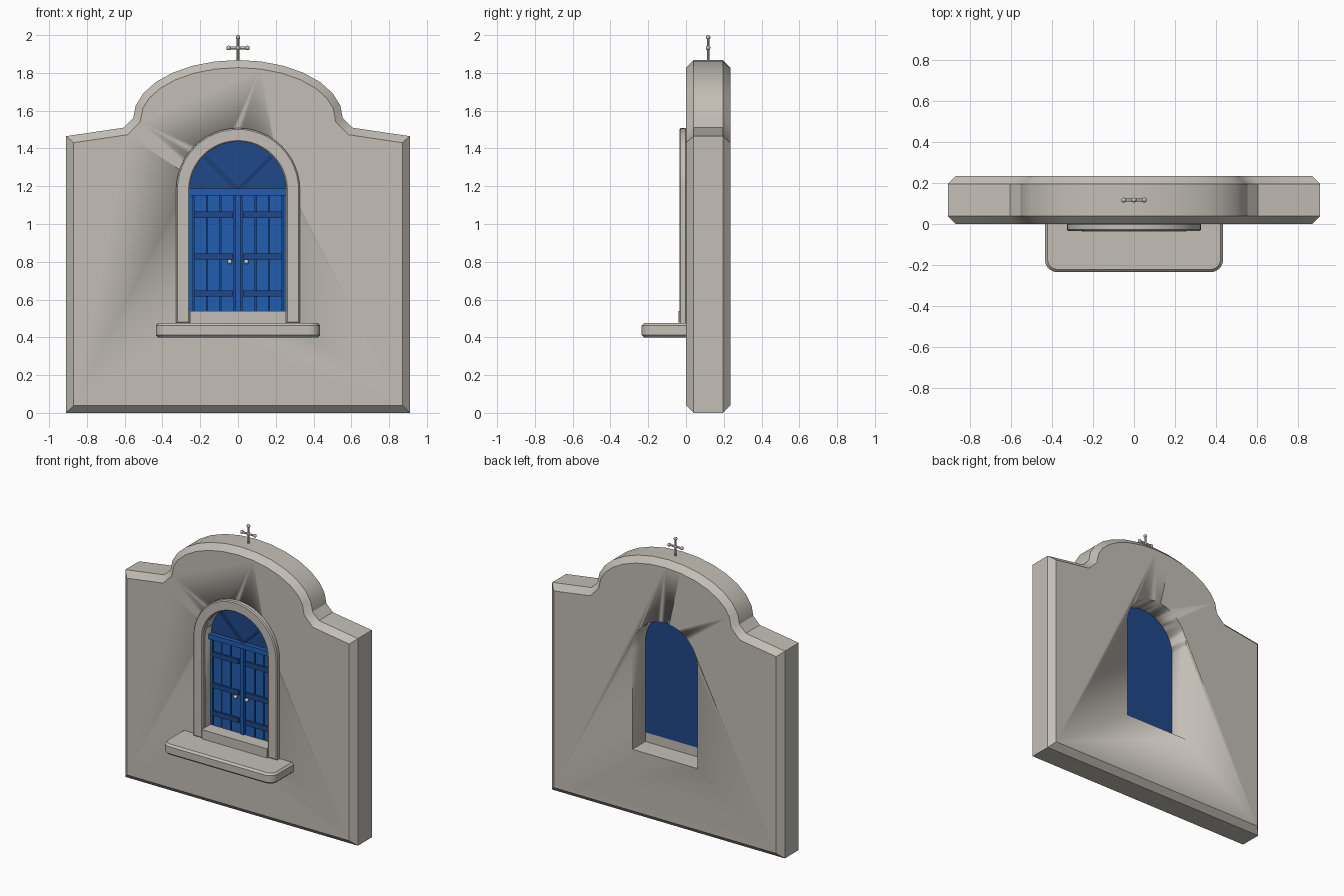
import bpy
import bmesh
from math import sin, cos, pi, radians
from mathutils import Matrix, Vector

if "Cube" in bpy.data.objects:
    bpy.data.objects.remove(bpy.data.objects["Cube"])


def material(name, rgb):
    m = bpy.data.materials.new(name)
    m.use_nodes = True
    m.diffuse_color = (*rgb, 1)
    m.node_tree.nodes["Principled BSDF"].inputs["Base Color"].default_value = (*rgb, 1)
    return m


PLASTER = material("plaster", (0.55, 0.52, 0.47))
BLUE = material("door blue", (0.015, 0.11, 0.43))
NAVY = material("dark blue", (0.014, 0.065, 0.25))
KNOB = material("pale metal", (0.65, 0.62, 0.55))


def finish(bm, name, mat):
    bmesh.ops.recalc_face_normals(bm, faces=bm.faces)
    mesh = bpy.data.meshes.new(name)
    bm.to_mesh(mesh)
    bm.free()
    mesh.materials.append(mat)
    ob = bpy.data.objects.new(name, mesh)
    bpy.context.collection.objects.link(ob)
    bpy.ops.object.select_all(action='DESELECT')
    ob.select_set(True)
    bpy.context.view_layer.objects.active = ob
    bpy.ops.object.shade_smooth_by_angle(angle=radians(30))
    return ob


def prism(name, pts, lo, hi, mat, bevel=0, axis=1):
    """Extrude a flat outline along y (axis 1) or z (axis 2), chamfering both rims."""
    bm = bmesh.new()
    place = (lambda a, b: (a, lo, b)) if axis == 1 else (lambda a, b: (a, b, lo))
    cap = bm.faces.new([bm.verts.new(place(*p)) for p in pts])
    rim = list(cap.edges)
    out = bmesh.ops.extrude_face_region(bm, geom=[cap], use_keep_orig=True)["geom"]
    shift = Vector((0, 0, 0))
    shift[axis] = hi - lo
    bmesh.ops.translate(bm, vec=shift, verts=[g for g in out if isinstance(g, bmesh.types.BMVert)])
    rim += [g for g in out if isinstance(g, bmesh.types.BMEdge)]
    if bevel:
        bmesh.ops.bevel(bm, geom=rim, offset=bevel, segments=1, affect='EDGES', clamp_overlap=False)
    return finish(bm, name, mat)


def box(name, x0, x1, y0, y1, z0, z1, mat):
    return prism(name, [(x0, z0), (x1, z0), (x1, z1), (x0, z1)], y0, y1, mat)


def arc(cx, cz, rx, rz, a0, a1, n):
    return [(cx + rx * cos(radians(a0 + (a1 - a0) * i / n)),
             cz + rz * sin(radians(a0 + (a1 - a0) * i / n))) for i in range(n + 1)]


def arch(r, bottom):
    return [(r, bottom)] + arc(0, SPRING, r, r, 0, 180, 24) + [(-r, bottom)]


def ball(name, loc, r, mat):
    bm = bmesh.new()
    bmesh.ops.create_uvsphere(bm, u_segments=16, v_segments=10, radius=r,
                              matrix=Matrix.Translation(loc))
    return finish(bm, name, mat)


def rod(name, centre, r, length, rotation, mat):
    bm = bmesh.new()
    bmesh.ops.create_cone(bm, cap_ends=True, segments=12, radius1=r, radius2=r, depth=length,
                          matrix=Matrix.Translation(centre) @ rotation)
    return finish(bm, name, mat)


SPRING, SILL, OPEN = 1.18, 0.475, 0.255

# Gable wall with chamfered rims
outline = [(-0.91, 0), (0.91, 0), (0.91, 1.465), (0.605, 1.51)]
outline += arc(0, 1.56, 0.555, 0.308, 0, 180, 14)
outline += [(-0.605, 1.51), (-0.91, 1.465)]
wall = prism("gable_wall", outline, 0, 0.235, PLASTER, 0.04)

# Arched opening through the wall
cutter = prism("opening_cutter", arch(OPEN, SILL), -0.2, 0.5, PLASTER)
cutter.hide_render = True
cut = wall.modifiers.new("opening", 'BOOLEAN')
cut.operation, cut.solver, cut.object = 'DIFFERENCE', 'EXACT', cutter
bpy.ops.object.select_all(action='DESELECT')
wall.select_set(True)
bpy.context.view_layer.objects.active = wall
bpy.ops.object.modifier_apply(modifier=cut.name)
bpy.data.objects.remove(cutter)

# Raised surround, threshold and projecting ledge
prism("arch_surround", arch(0.328, SILL) + arch(OPEN, SILL)[::-1], -0.035, 0.004, PLASTER, 0.007)
box("threshold", -OPEN, OPEN, -0.04, 0.09, SILL, 0.54, PLASTER)
ledge = arc(-0.375, -0.175, 0.06, 0.06, 180, 270, 6) + arc(0.375, -0.175, 0.06, 0.06, 270, 360, 6)
prism("window_ledge", ledge + [(0.435, 0.015), (-0.435, 0.015)], 0.4, SILL, PLASTER, 0.013, axis=2)

# Dark backing panel with fanlight bars
prism("fanlight_panel", arch(OPEN, 0.54), 0.065, 0.09, NAVY)
for side in (-1, 1):
    a = pi / 4
    dx, dz = 0.006 * sin(a), 0.006 * cos(a)
    ex, ez = 0.245 * cos(a), 0.245 * sin(a)
    z = SPRING
    prism("fanlight_bar", [(side * dx, z - dz), (side * (ex + dx), z + ez - dz),
                           (side * (ex - dx), z + ez + dz), (-side * dx, z + dz)],
          0.052, 0.066, NAVY)

# Transom and centre post
box("transom", -OPEN, OPEN, 0.035, 0.07, 1.152, 1.188, BLUE)
box("centre_post", -0.013, 0.013, 0.045, 0.07, 0.54, 1.152, BLUE)

# Two plank shutters with straps and knobs
for side in (-1, 1):
    for a, b in ((0.02, 0.091), (0.097, 0.162), (0.168, 0.232), (0.238, 0.253)):
        x0, x1 = sorted((side * a, side * b))
        box("shutter_plank", x0, x1, 0.055, 0.07, 0.54, 1.152, BLUE)
    x0, x1 = sorted((side * 0.026, side * 0.232))
    for z in (0.632, 0.828, 1.048):
        box("shutter_strap", x0, x1, 0.042, 0.056, z - 0.017, z + 0.017, NAVY)
    ball("shutter_knob", (side * 0.044, 0.034, 0.80), 0.013, KNOB)
    rod("knob_stem", (side * 0.044, 0.046, 0.80), 0.005, 0.02, Matrix.Rotation(pi / 2, 4, 'X'), KNOB)

# Rooftop cross with ball ends
Y, BAR = 0.117, 1.932
rod("cross_upright", (0, Y, 1.922), 0.007, 0.13, Matrix(), PLASTER)
rod("cross_bar", (0, Y, BAR), 0.007, 0.1, Matrix.Rotation(pi / 2, 4, 'Y'), PLASTER)
for x, z in ((0, 1.988), (-0.05, BAR), (0.05, BAR), (0, BAR)):
    ball("cross_ball", (x, Y, z), 0.012, PLASTER)
